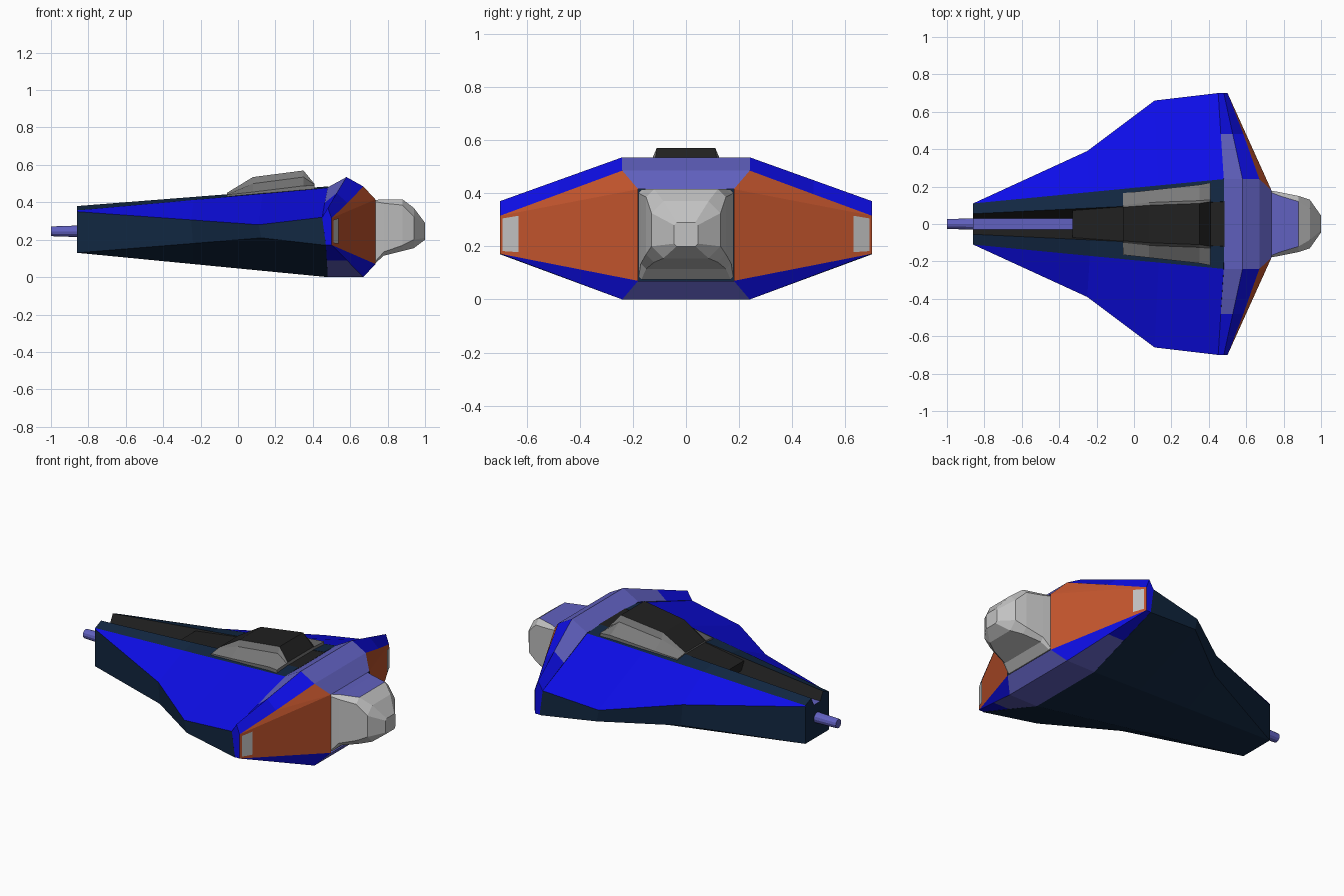
import bpy
import bmesh
from mathutils import Vector

cube = bpy.data.objects.get("Cube")
if cube:
    bpy.data.objects.remove(cube, do_unlink=True)


def material(name, rgb):
    m = bpy.data.materials.new(name)
    m.use_nodes = True
    m.diffuse_color = (*rgb, 1)
    m.node_tree.nodes["Principled BSDF"].inputs["Base Color"].default_value = (*rgb, 1)
    return m


PALETTE = [
    material("bright_blue", (.004, .004, .8)),
    material("soft_violet", (.12, .12, .53)),
    material("dark_navy", (.006, .021, .055)),
    material("charcoal", (.015, .015, .015)),
    material("canopy_grey", (.19, .19, .19)),
    material("light_grey", (.54, .54, .54)),
    material("rust_orange", (.54, .09, .026)),
]
BLUE, VIOLET, NAVY, CHARCOAL, GREY, LIGHT, ORANGE = range(len(PALETTE))


def build(name, faces, rule=None):
    """Symmetric flat-shaded object from (points, colour) faces on the +y half."""
    bm = bmesh.new()
    for points, colour in faces:
        for side in (1, -1):
            clean = []
            for x, y, z in points:
                p = Vector((x, y * side, z))
                if all((p - q).length > 1e-5 for q in clean):
                    clean.append(p)
            if len(clean) < 3:
                continue
            if side < 0:
                clean.reverse()
            f = bm.faces.new([bm.verts.new(p) for p in clean])
            f.material_index = colour
    bmesh.ops.remove_doubles(bm, verts=bm.verts, dist=1e-4)
    bmesh.ops.recalc_face_normals(bm, faces=bm.faces)
    if rule:
        for f in bm.faces:
            f.material_index = rule(f)
    mesh = bpy.data.meshes.new(name)
    bm.to_mesh(mesh)
    bm.free()
    for m in PALETTE:
        mesh.materials.append(m)
    obj = bpy.data.objects.new(name, mesh)
    bpy.context.collection.objects.link(obj)
    return obj


def loft(sections, colours, cap=None):
    """Quads between half sections; colours run along each section."""
    faces = []
    for a, b in zip(sections, sections[1:]):
        for i, c in enumerate(colours):
            faces.append(([a[i], a[i + 1], b[i + 1], b[i]], c))
    if cap is not None:
        faces += [(sections[0], cap), (sections[-1], cap)]
    return faces


# Hull: wing outline stations as x, half width, upper and lower edge height
sections = []
for x, w, up, low in [(-.86, .11, .35, .13), (-.25, .39, .306, .18),
                      (.11, .66, .28, .21), (.45, .70, .32, .17)]:
    t = (x + .86) / 1.31
    spine = -.86 + 1.34 * t
    rim = .11 + .13 * t
    belly = .13 * (1 - t)
    sections.append([
        (spine, 0, .33), (spine, .03, .33),
        (spine, .055 + .065 * t, .38 + .105 * t),
        (spine, rim, .357 + .12 * t),
        (x, w, up), (x + .02 * t, w, low),
        (spine, rim, belly), (spine, 0, belly)])
build("hull", loft(sections, [VIOLET, CHARCOAL, NAVY, BLUE, NAVY, NAVY, NAVY], NAVY))

# Dark deck covering the spine channel
deck = [[(x, 0, z), (x, w, z), (x, w, z - .05), (x, 0, z - .05)]
        for x, w, z in [(-.33, .072, .412), (-.06, .092, .44), (.485, .122, .484)]]
build("spine_deck", loft(deck, [CHARCOAL] * 3, CHARCOAL))

# Canopy: x, roof (y, z), shoulder (y, z), flange (y, z)
sections = []
for x, roof, shoulder, flange in [
        (-.06, (.09, .45), (.10, .448), (.165, .44)),
        (.08, (.10, .535), (.115, .50), (.18, .455)),
        (.35, (.11, .57), (.125, .535), (.21, .488)),
        (.41, (.12, .497), (.13, .494), (.222, .49))]:
    sections.append([(x, 0, roof[1]), (x, *roof), (x, *shoulder),
                     (x, *flange), (x, flange[0], .40), (x, 0, .40)])
build("canopy", loft(sections, [CHARCOAL, GREY, GREY, GREY, GREY], GREY))

# Rear collar: top ridge sections from the centre out to the wing tip
front = [(.48, 0, .48), (.48, .24, .48), (.464, .48, .398), (.45, .70, .32)]
peak = [(.58, 0, .535), (.58, .24, .535), (.528, .48, .449), (.48, .70, .37)]
back = [(.67, 0, .485), (.67, .24, .485), (.585, .48, .396), (.50, .70, .315)]
faces = loft([front, peak], [VIOLET, VIOLET, BLUE])
faces += loft([peak, back], [VIOLET, BLUE, BLUE])

inner_mid, inner_top = (.735, 0, .415), (.735, .18, .415)
inner_low, inner_base = (.735, .18, .07), (.735, 0, .07)
tip_top, tip_low, tip_front = back[3], (.50, .70, .172), (.47, .70, .172)
keel_front, keel_back = (.48, .24, 0), (.67, .24, 0)
keel_front_mid, keel_back_mid = (.48, 0, 0), (.67, 0, 0)
belly_front, belly_back = (.475, .48, .09), (.582, .48, .09)
faces += [
    ([back[0], back[1], inner_top, inner_mid], VIOLET),
    ([back[1], back[2], inner_top], ORANGE),
    ([back[2], tip_top, inner_top], ORANGE),
    ([inner_top, tip_top, tip_low, inner_low], ORANGE),
    ([inner_low, tip_low, belly_back, keel_back], BLUE),
    ([inner_base, inner_low, keel_back, keel_back_mid], VIOLET),
    ([keel_back_mid, keel_back, keel_front, keel_front_mid], VIOLET),
    ([keel_front, keel_back, belly_back, belly_front], VIOLET),
    ([belly_front, belly_back, tip_low, tip_front], BLUE),
    ([front[3], peak[3], tip_top, tip_low, tip_front], BLUE),
    (front + [tip_front, belly_front, keel_front, keel_front_mid], NAVY),
]
build("rear_collar", faces)


# Pale lamp plates near the outer ends of the rear panels
def on_panel(y, z):
    return (.505 + (.70 - y) * .452, y, z)


build("rear_lamps", [([on_panel(.69, .182), on_panel(.63, .178),
                       on_panel(.63, .315), on_panel(.69, .305)], LIGHT)],
      lambda f: LIGHT)

# Engine: x, half width, bottom, top, chamfer
sections = []
for x, w, low, top, c in [(.70, .178, .075, .413, .01), (.735, .178, .075, .413, .01),
                          (.78, .17, .115, .415, .02), (.88, .15, .14, .415, .03),
                          (.94, .13, .155, .37, .045), (1, .045, .20, .29, .01)]:
    sections.append([(x, 0, top), (x, w - c, top), (x, w, top - c),
                     (x, w, low + c), (x, w - c, low), (x, 0, low)])


def engine_colour(face):
    lid = face.normal.z > .85 and face.calc_center_median().x < .88
    return VIOLET if lid else LIGHT


build("engine", loft(sections, [LIGHT] * 5, LIGHT), engine_colour)

# Nose barrel
bpy.ops.mesh.primitive_cone_add(vertices=12, radius1=.034, radius2=.026, depth=.24,
                                location=(-.88, 0, .245), rotation=(0, -1.5708, 0))
barrel = bpy.context.object
barrel.name = "nose_barrel"
barrel.data.materials.append(PALETTE[VIOLET])
